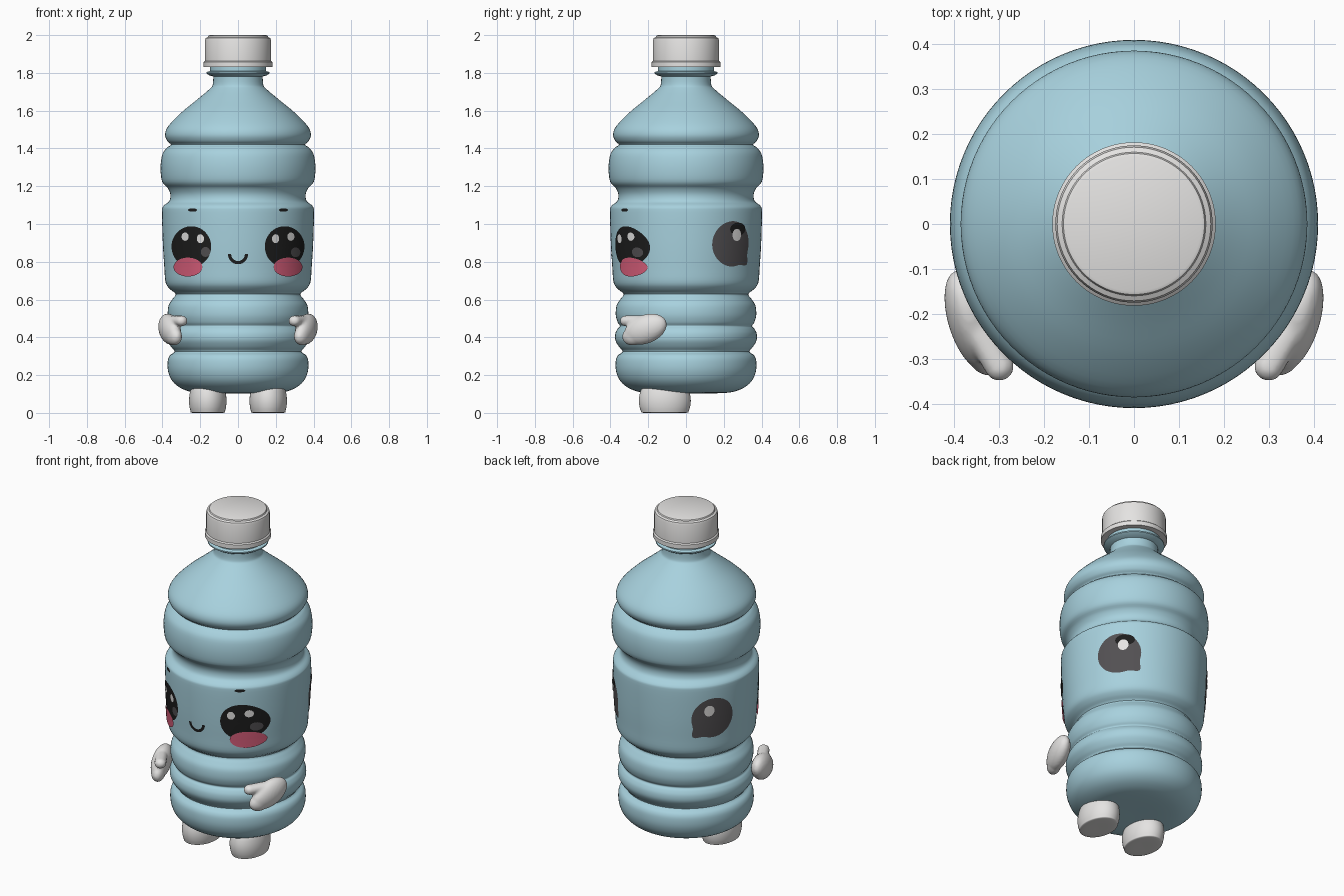
import bpy, bmesh, math
from mathutils import Vector, Matrix

if "Cube" in bpy.data.objects:
    bpy.data.objects.remove(bpy.data.objects["Cube"])


def material(name, rgb):
    m = bpy.data.materials.new(name)
    m.diffuse_color = (*rgb, 1)
    m.use_nodes = True
    m.node_tree.nodes["Principled BSDF"].inputs["Base Color"].default_value = m.diffuse_color
    return m


BLUE = material("bottle blue", (0.39, 0.64, 0.73))
WHITE = material("soft white", (0.78, 0.77, 0.76))
BLACK = material("eye black", (0.012, 0.012, 0.012))
GREY = material("dark grey", (0.085, 0.08, 0.085))
PINK = material("cheek pink", (0.70, 0.115, 0.20))


def finish(name, bm, mat, angle=40, recalc=True):
    if recalc:
        bmesh.ops.recalc_face_normals(bm, faces=bm.faces[:])
    me = bpy.data.meshes.new(name)
    bm.to_mesh(me)
    bm.free()
    me.materials.append(mat)
    ob = bpy.data.objects.new(name, me)
    bpy.context.collection.objects.link(ob)
    bpy.ops.object.select_all(action='DESELECT')
    ob.select_set(True)
    bpy.context.view_layer.objects.active = ob
    bpy.ops.object.shade_smooth_by_angle(angle=math.radians(angle))
    return ob


def lathe(name, profile, mat, loc=(0, 0, 0), sx=1, sy=1, n=96, angle=40):
    bm = bmesh.new()
    rings = []
    for r, z in profile:
        rings.append([bm.verts.new((loc[0] + sx * r * math.cos(2 * math.pi * i / n),
                                    loc[1] + sy * r * math.sin(2 * math.pi * i / n),
                                    loc[2] + z)) for i in range(n)])
    for a, b in zip(rings, rings[1:]):
        for i in range(n):
            j = (i + 1) % n
            bm.faces.new((a[i], a[j], b[j], b[i]))
    bmesh.ops.remove_doubles(bm, verts=bm.verts[:], dist=1e-5)
    return finish(name, bm, mat, angle)


def spline(pts, steps=4):
    """Catmull-Rom curve through the profile points."""
    p = [Vector(q) for q in [pts[0]] + pts + [pts[-1]]]
    out = []
    for a, b, c, d in zip(p, p[1:], p[2:], p[3:]):
        for k in range(steps):
            t = k / steps
            q = 0.5 * (2 * b + (c - a) * t + (2 * a - 5 * b + 4 * c - d) * t * t
                       + (3 * b - a - 3 * c + d) * t ** 3)
            out.append((max(q.x, 0), q.y))
    return out + [pts[-1]]


# Ribbed bottle body, bottom to neck
body = spline([(0, 0.105), (0.2, 0.105), (0.29, 0.125), (0.345, 0.165), (0.37, 0.22),
               (0.372, 0.275), (0.36, 0.305), (0.335, 0.325), (0.355, 0.35),
               (0.374, 0.385), (0.374, 0.42), (0.362, 0.445), (0.35, 0.46), (0.362, 0.48),
               (0.372, 0.52), (0.367, 0.57), (0.345, 0.605), (0.33, 0.63), (0.36, 0.655),
               (0.383, 0.69), (0.39, 0.77), (0.398, 0.90), (0.402, 1.06), (0.395, 1.095),
               (0.365, 1.12), (0.358, 1.155), (0.372, 1.19), (0.402, 1.225),
               (0.41, 1.30), (0.40, 1.37), (0.375, 1.405), (0.355, 1.42), (0.375, 1.44),
               (0.386, 1.475), (0.368, 1.52), (0.30, 1.59), (0.215, 1.66), (0.15, 1.715),
               (0.133, 1.74), (0.131, 1.80)])
lathe("bottle_body", body, BLUE)

# Neck flange and cap
lathe("neck_ring", [(0.12, 1.778), (0.15, 1.786), (0.167, 1.797), (0.167, 1.804),
                    (0.148, 1.81), (0.148, 1.85), (0, 1.85)], BLUE)
lathe("cap", [(0, 1.845), (0.14, 1.845), (0.145, 1.831), (0.182, 1.831), (0.182, 1.857),
              (0.175, 1.863), (0.175, 1.972), (0.171, 1.984), (0.16, 1.99),
              (0.157, 1.997), (0.15, 2.0), (0, 2.0)], WHITE, angle=35)

# Feet
foot = spline([(0, 0), (0.8, 0), (0.93, 0.012), (1, 0.055), (0.97, 0.10), (0.84, 0.14),
               (0.5, 0.165), (0, 0.17)])
for side, s in (("left", -1), ("right", 1)):
    lathe(side + "_foot", foot, WHITE, (s * 0.16, -0.112, 0), 0.099, 0.137, 48, 60)

# Mitten hands: overlapping lobes fused by remeshing
for side, s in (("left", -1), ("right", 1)):
    bm = bmesh.new()

    def lobe(loc, size, yaw=0, pitch=0):
        m = (Matrix.Translation((s * loc[0], loc[1], loc[2])) @ Matrix.Rotation(s * yaw, 4, 'Z')
             @ Matrix.Rotation(pitch, 4, 'X') @ Matrix.Diagonal((*size, 1)))
        bmesh.ops.create_uvsphere(bm, u_segments=32, v_segments=16, radius=1, matrix=m)

    lobe((0.362, -0.215, 0.443), (0.052, 0.122, 0.076), math.radians(-17), math.radians(20))
    lobe((0.342, -0.275, 0.41), (0.04, 0.068, 0.052), math.radians(-25), math.radians(15))
    for k in range(7):
        t = k / 6
        lobe((0.352 - 0.052 * t, -0.23 - 0.087 * t, 0.487), (0.033, 0.033, 0.029))
    hand = finish(side + "_hand", bm, WHITE, 60)
    rm = hand.modifiers.new("fuse", 'REMESH')
    rm.mode = 'VOXEL'
    rm.voxel_size = 0.008
    rm.use_smooth_shade = True
    sm = hand.modifiers.new("soften", 'SMOOTH')
    sm.factor = 0.5
    sm.iterations = 4


def radius(z):
    for (r0, z0), (r1, z1) in zip(body, body[1:]):
        if z0 <= z < z1:
            return r0 + (r1 - r0) * (z - z0) / (z1 - z0)
    return 0.39


def decal(name, mat, f, off, wrap=None, nu=48, nv=8):
    """Thin patch on the bottle; f(u, v) gives (x, z). Projected from the front,
    or wrapped around the side at the angle 'wrap'."""
    bm = bmesh.new()
    g = []
    for j in range(nv + 1):
        row = []
        for i in range(nu + 1):
            x, z = f(i / nu, j / nv)
            r = radius(z) + off
            a = wrap + x / r if wrap is not None else math.asin(x / r) - math.pi / 2
            row.append(bm.verts.new((r * math.cos(a), r * math.sin(a), z)))
        g.append(row)
    for a, b in zip(g, g[1:]):
        for i in range(nu):
            bm.faces.new((a[i], a[i + 1], b[i + 1], b[i]))
    bmesh.ops.remove_doubles(bm, verts=bm.verts[:], dist=1e-5)
    bm.normal_update()
    for fc in bm.faces:
        c = fc.calc_center_median()
        if fc.normal.x * c.x + fc.normal.y * c.y < 0:
            fc.normal_flip()
    finish(name, bm, mat, 60, recalc=False)


def oval(cx, cz, rx, rz, tail=None):
    def f(u, v):
        t = 2 * math.pi * u
        k = v
        if tail is not None:
            d = math.atan2(math.sin(t - tail), math.cos(t - tail))
            k = v * (1 + 0.3 * math.exp(-(d / 0.22) ** 2))
        return cx + rx * k * math.cos(t), cz + rz * k * math.sin(t)
    return f


# Front face
for side, s in (("left", -1), ("right", 1)):
    decal(side + "_eye", BLACK, oval(s * 0.247, 0.88, 0.105, 0.108), 0.003)
    decal(side + "_eye_glint_outer", WHITE, oval(s * 0.28, 0.933, 0.019, 0.022), 0.006, nu=24, nv=3)
    decal(side + "_eye_glint_inner", WHITE, oval(s * 0.199, 0.922, 0.019, 0.024), 0.006, nu=24, nv=3)
    decal(side + "_cheek", PINK, oval(s * 0.265, 0.772, 0.076, 0.05), 0.007)
    decal(side + "_brow", BLACK, oval(s * 0.24, 1.074, 0.024, 0.009), 0.003, nu=24, nv=3)
decal("left_eye_shade", GREY, oval(-0.172, 0.852, 0.025, 0.026), 0.005, nu=24, nv=3)
decal("right_eye_shade", GREY, oval(0.305, 0.85, 0.025, 0.026), 0.005, nu=24, nv=3)


def smile(u, v):
    t = math.pi * (1 + u)
    r = 0.036 + 0.017 * v
    return r * math.cos(t), 0.84 + r * math.sin(t)


decal("smile", BLACK, smile, 0.003, nu=32, nv=2)

# Round patches on the back with a small tail, highlight and dark top
for side, s in (("right", 1), ("left", -1)):
    w = math.radians(38 if s > 0 else 147)
    tail = math.radians(-45 if s > 0 else 225)
    decal(side + "_back_patch", GREY, oval(0, 0.895, 0.124, 0.12, tail), 0.003, w, nu=72)
    decal(side + "_back_glint", WHITE, oval(s * 0.025, 0.942, 0.03, 0.033), 0.007, w, nu=24, nv=3)
decal("right_back_patch_top", BLACK, oval(0.035, 0.973, 0.055, 0.034), 0.005, math.radians(38), nu=32, nv=4)
